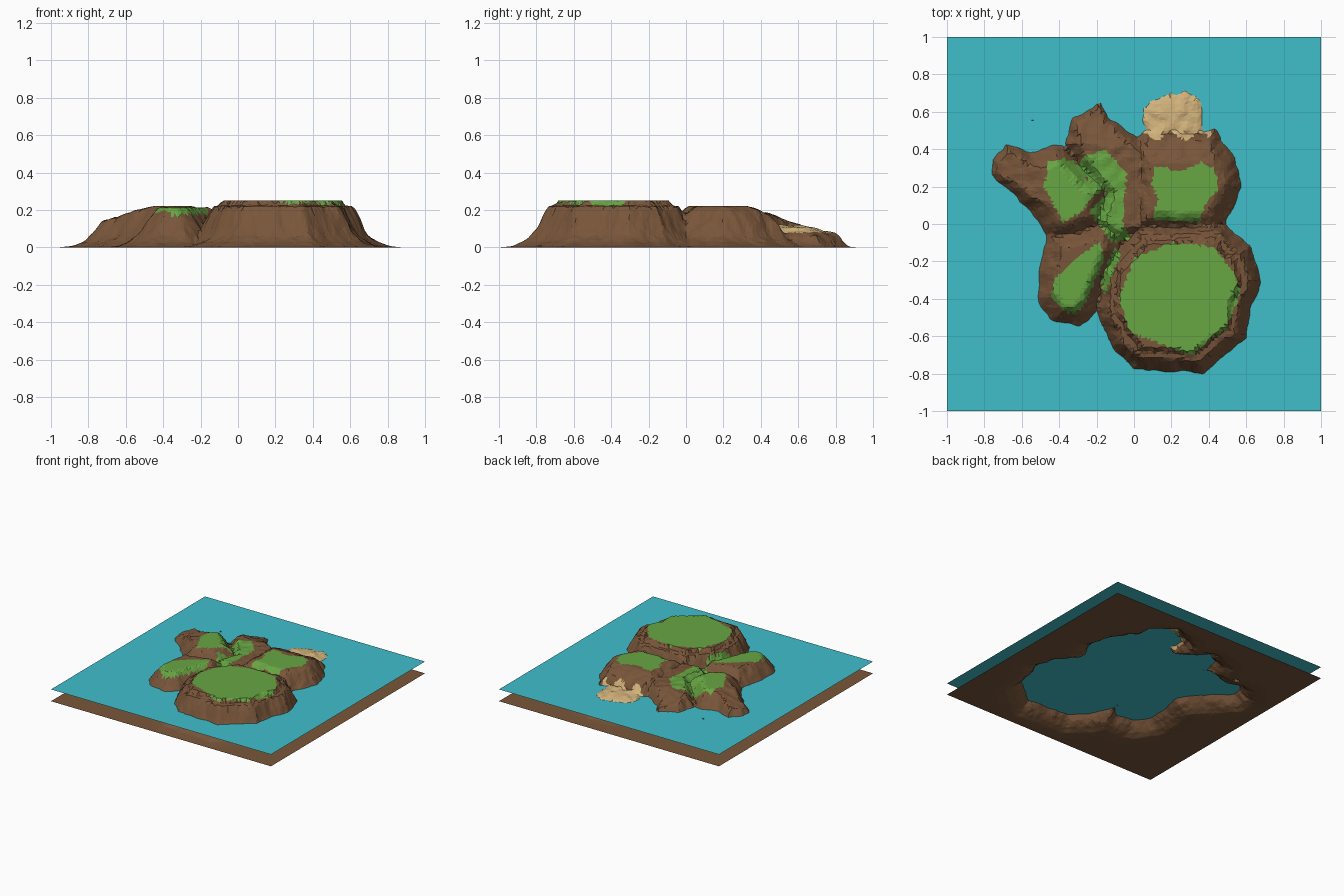
import bpy, math, random
from mathutils import Vector, noise

random.seed(4)
N = 112
WATER = 0.097


def material(name, rgb):
    m = bpy.data.materials.new(name)
    m.diffuse_color = (*rgb, 1)
    return m


def signed_distance(x, y, poly):
    # positive inside the closed outline
    best, inside = 9.0, False
    ax, ay = poly[-1]
    for bx, by in poly:
        dx, dy = bx - ax, by - ay
        t = max(0, min(1, ((x - ax) * dx + (y - ay) * dy) / (dx * dx + dy * dy)))
        best = min(best, math.hypot(x - ax - t * dx, y - ay - t * dy))
        if (ay > y) != (by > y) and x < ax + (y - ay) * dx / dy:
            inside = not inside
        ax, ay = bx, by
    return best if inside else -best


def ramp(d, pts):
    if d <= pts[0][0]:
        return pts[0][1]
    for (a, za), (b, zb) in zip(pts, pts[1:]):
        if d <= b:
            return za + (zb - za) * (d - a) / (b - a)
    return pts[-1][1]


SKIRT = [(-0.2, 0), (-0.12, 0.008), (-0.07, 0.03), (-0.03, 0.06), (0, WATER)]
STEEP = SKIRT + [(0.03, 0.16), (0.06, 0.22), (0.095, 0.225), (0.11, 0.25)]
GENTLE = SKIRT + [(0.035, 0.15), (0.08, 0.205), (0.11, 0.222)]
lobes, greens = [], []


def lobe(outline, profile, cap, *grass):
    lobes.append((outline, profile, cap))
    greens.extend(grass)


# large front plateau
lobe([(0.02, 0.01), (0.48, 0.01), (0.62, -0.13), (0.68, -0.3), (0.62, -0.45), (0.6, -0.6),
      (0.36, -0.8), (0.0, -0.77), (-0.12, -0.65), (-0.2, -0.45), (-0.18, -0.25)],
     STEEP, lambda x, y: 0.25,
     [(0.0, -0.18), (0.2, -0.1), (0.42, -0.12), (0.53, -0.25), (0.57, -0.37), (0.49, -0.56),
      (0.3, -0.7), (0.12, -0.63), (-0.02, -0.58), (-0.08, -0.4)],
     [(-0.1, -0.12), (-0.07, -0.17), (-0.16, -0.38), (-0.18, -0.3)])
# front left lobe
lobe([(-0.46, -0.05), (-0.1, 0.03), (-0.06, -0.15), (-0.15, -0.3), (-0.2, -0.46), (-0.29, -0.54),
      (-0.42, -0.53), (-0.52, -0.4), (-0.5, -0.22)],
     GENTLE, lambda x, y: 0.215,
     [(-0.44, -0.4), (-0.43, -0.3), (-0.33, -0.2), (-0.18, -0.09), (-0.16, -0.2), (-0.28, -0.46),
      (-0.35, -0.48)])
# left lobe falling to a rough point
lobe([(-0.76, 0.33), (-0.68, 0.42), (-0.55, 0.38), (-0.4, 0.43), (-0.25, 0.3), (-0.12, 0.2),
      (-0.17, 0.0), (-0.3, -0.09), (-0.45, -0.08), (-0.55, 0.06), (-0.63, 0.14), (-0.76, 0.27)],
     GENTLE, lambda x, y: min(0.222, 0.222 + (x + 0.45) * 0.3),
     [(-0.48, 0.2), (-0.46, 0.33), (-0.38, 0.35), (-0.28, 0.33), (-0.26, 0.24), (-0.15, 0.2),
      (-0.22, 0.14), (-0.3, 0.05), (-0.38, 0.01)])
# middle valley and back ridge
lobe([(-0.36, 0.42), (-0.33, 0.57), (-0.19, 0.64), (-0.14, 0.57), (0.1, 0.42), (0.1, -0.05),
      (-0.1, -0.12), (-0.22, 0.0), (-0.17, 0.15), (-0.3, 0.3)],
     GENTLE, lambda x, y: min(0.185, 0.22 - (y - 0.33) * 0.37),
     [(-0.28, 0.36), (-0.15, 0.4), (-0.04, 0.27), (-0.06, 0.0), (-0.02, -0.08), (-0.12, -0.1),
      (-0.24, 0.07), (-0.14, 0.17), (-0.27, 0.26)])
# back right lobe
lobe([(-0.02, -0.05), (0.46, -0.05), (0.51, 0.05), (0.58, 0.2), (0.52, 0.38), (0.43, 0.5),
      (0.05, 0.5), (-0.02, 0.4)],
     GENTLE, lambda x, y: min(0.222, 0.222 - (y - 0.33) * 0.45),
     [(0.1, 0.02), (0.35, 0.01), (0.38, 0.1), (0.45, 0.2), (0.43, 0.29), (0.36, 0.33),
      (0.25, 0.28), (0.12, 0.31), (0.09, 0.22), (0.13, 0.14)])
# beach shelf and its sunken foot
BEACH = [(0.05, 0.4), (0.06, 0.62), (0.13, 0.68), (0.27, 0.71), (0.35, 0.67), (0.4, 0.4)]
lobe(BEACH, SKIRT + [(0.03, 0.108), (0.1, 0.118)], lambda x, y: 0.13)
lobe([(0.04, 0.4), (0.03, 0.7), (0.26, 0.81), (0.42, 0.7), (0.44, 0.4)],
     [(-0.07, 0), (-0.03, 0.025), (0, 0.07), (0.05, 0.088)], lambda x, y: 0.088)


def height(x, y):
    p = Vector((x, y, 0))
    wob = 0.018 * noise.noise(p * 9) + 0.008 * noise.noise(p * 24)
    z = 0
    for outline, profile, cap in lobes:
        z = max(z, min(ramp(signed_distance(x, y, outline) + wob, profile), cap(x, y)))
    rough = 0.012 if (x < -0.5 and y > 0.1) or y > 0.35 else 0.007
    if 0.03 < z < 0.215:
        z += rough * noise.noise(p * 19 + Vector((3, 1, 5)))
    if math.hypot(x + 0.545, y - 0.555) < 0.014:  # tiny offshore rock
        z = WATER + 0.006
    return max(0, z)


# terrain sheet
verts, faces = [], []
step = 2 / N
for j in range(N + 1):
    for i in range(N + 1):
        x, y = -1 + i * step, -1 + j * step
        if 0 < i < N and 0 < j < N:
            x += random.uniform(-0.25, 0.25) * step
            y += random.uniform(-0.25, 0.25) * step
        verts.append((x, y, height(x, y)))
for j in range(N):
    for i in range(N):
        a = j * (N + 1) + i
        b, c, d = a + 1, a + N + 2, a + N + 1
        faces += [(a, b, c), (a, c, d)] if (i + j) % 2 else [(a, b, d), (b, c, d)]
mesh = bpy.data.meshes.new("terrain")
mesh.from_pydata(verts, [], faces)
for m in (material("earth", (0.19, 0.092, 0.042)), material("grass", (0.135, 0.38, 0.055)),
          material("sand", (0.65, 0.45, 0.2))):
    mesh.materials.append(m)
for f in mesh.polygons:
    x, y, z = f.center
    if z > 0.12 and any(signed_distance(x, y, g) > 0 for g in greens):
        f.material_index = 1
    elif z > 0.08 and 0.04 < x < 0.41 and y > 0.47 + 0.02 * math.sin(x * 40):
        f.material_index = 2
bpy.context.collection.objects.link(bpy.data.objects.new("island_terrain", mesh))

# water sheet
bpy.ops.mesh.primitive_plane_add(size=2, location=(0, 0, WATER))
water = bpy.context.object
water.name = "water_surface"
water.data.materials.append(material("water", (0.05, 0.52, 0.6)))
